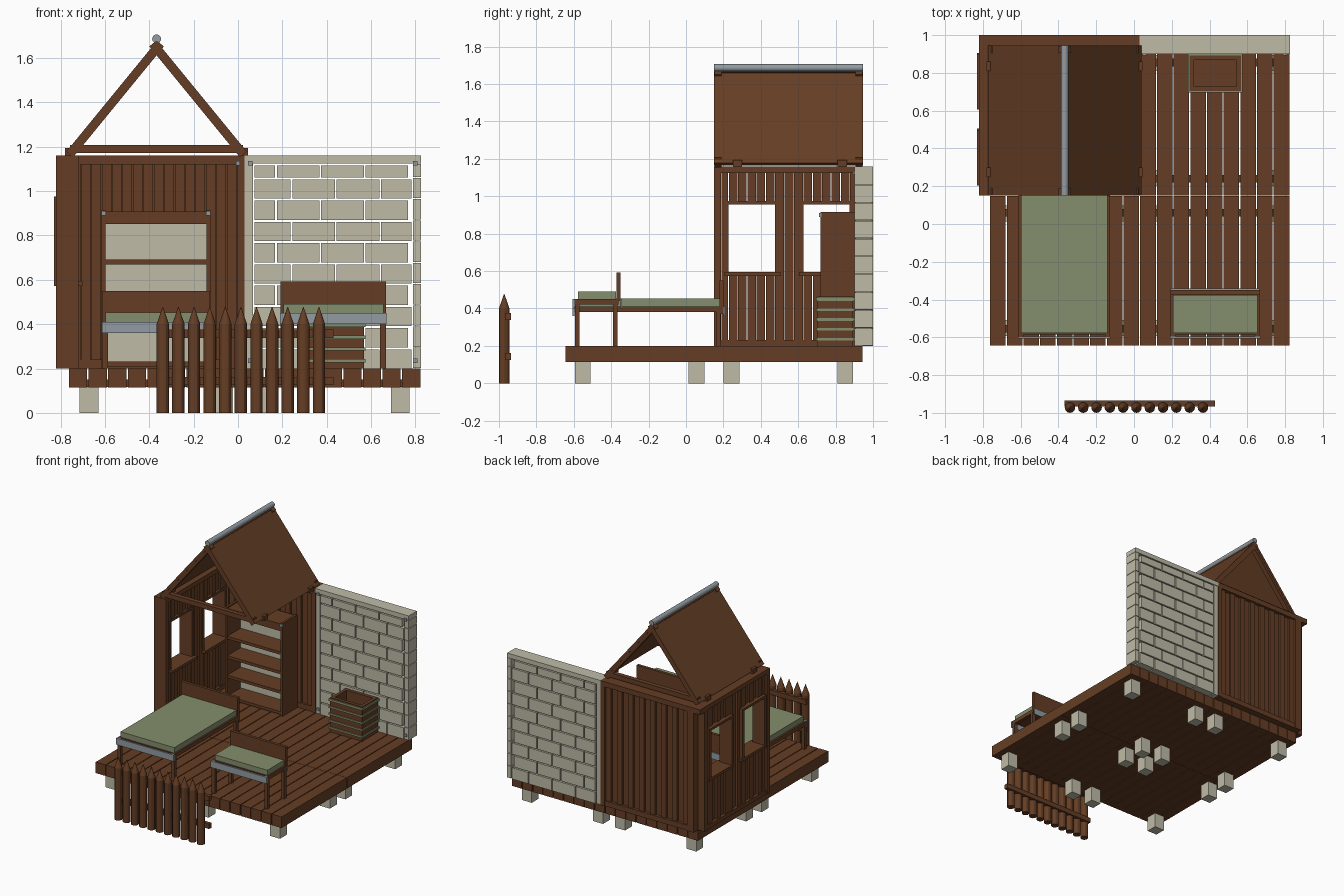
import bpy, bmesh, math
from mathutils import Matrix, Vector

if "Cube" in bpy.data.objects:
    bpy.data.objects.remove(bpy.data.objects["Cube"])


def material(name, rgb):
    m = bpy.data.materials.new(name)
    m.use_nodes = True
    m.diffuse_color = (*rgb, 1)
    bsdf = next(n for n in m.node_tree.nodes if n.type == 'BSDF_PRINCIPLED')
    bsdf.inputs["Base Color"].default_value = (*rgb, 1)
    bsdf.inputs["Roughness"].default_value = 0.8
    return m


WOOD = material("brown wood", (0.13, 0.048, 0.018))
STONE = material("pale stone", (0.52, 0.5, 0.39))
CLOTH = material("sage cloth", (0.23, 0.27, 0.15))
METAL = material("grey metal", (0.29, 0.33, 0.36))


class Part:
    """Collects solids into one named object."""
    def __init__(self, name, mat):
        self.name, self.mat, self.bm = name, mat, bmesh.new()

    def box(self, x0, x1, y0, y1, z0, z1, turn=Matrix()):
        size = Matrix.Diagonal((x1 - x0, y1 - y0, z1 - z0, 1))
        mid = Matrix.Translation(((x0 + x1) / 2, (y0 + y1) / 2, (z0 + z1) / 2))
        bmesh.ops.create_cube(self.bm, size=1, matrix=mid @ turn @ size)

    def rod(self, a, b, r0, r1, sides=12):
        a, b = Vector(a), Vector(b)
        rot = (b - a).to_track_quat('Z', 'Y').to_matrix().to_4x4()
        bmesh.ops.create_cone(self.bm, cap_ends=True, segments=sides, radius1=r0,
                              radius2=r1, depth=(b - a).length,
                              matrix=Matrix.Translation((a + b) / 2) @ rot)

    def done(self, smooth=False):
        me = bpy.data.meshes.new(self.name)
        self.bm.to_mesh(me)
        self.bm.free()
        me.materials.append(self.mat)
        ob = bpy.data.objects.new(self.name, me)
        bpy.context.collection.objects.link(ob)
        if smooth:
            for o in bpy.context.selected_objects:
                o.select_set(False)
            ob.select_set(True)
            bpy.context.view_layer.objects.active = ob
            bpy.ops.object.shade_smooth_by_angle()
        return ob


# Floor: four panels of planks, each on four stone feet
floor = Part("floor_planks", WOOD)
feet = Part("stone_feet", STONE)
W, PLANKS = 0.795, 9
for px in (-0.765, 0.03):
    for py in (-0.645, 0.15):
        pitch = W / PLANKS
        for i in range(PLANKS):
            x = px + i * pitch
            floor.box(x + 0.003, x + pitch - 0.003, py + 0.001, py + W - 0.001, 0.115, 0.2)
        for sx in (-1, 1):
            for sy in (-1, 1):
                cx, cy = px + W / 2 + sx * 0.304, py + W / 2 + sy * 0.304
                feet.box(cx - 0.042, cx + 0.042, cy - 0.042, cy + 0.042, 0, 0.115)
        for cy in (py + 0.09, py + W - 0.09):
            floor.box(px + 0.02, px + W - 0.02, cy - 0.02, cy + 0.02, 0.117, 0.15)
floor.done()
feet.done()

# Stone wall: staggered full-depth bricks inside a cap and end strips
bricks = Part("stone_wall", STONE)
X0, X1, ROWS = 0.075, 0.79, 10
bricks.box(0.03, 0.825, 0.9, 1.0, 1.125, 1.16)
rh = 0.0957
for r in range(ROWS):
    z0 = 0.2 + r * rh
    z1 = min(z0 + rh - 0.009, 1.116)
    x = X0 - (0.1 if r % 2 else 0.03)
    while x < X1:
        a, b = max(x, X0), min(x + 0.2, X1)
        if b - a > 0.02:
            bricks.box(a, b - 0.008, 0.9, 1.0, z0, z1)
        x += 0.2
    bricks.box(X1, 0.825, 0.9, 1.0, z0 + 0.002, z1 + 0.007)
    bricks.box(0.03, 0.067, 0.905, 0.995, z0, z1 + 0.009)
bricks.done()


def planks(part, axis, lo, hi, z0, z1, depth0, depth1):
    """Upright boards with alternating relief along x or y."""
    n = max(1, round((hi - lo) / 0.046))
    w = (hi - lo) / n
    for i in range(n):
        a, b = lo + i * w + 0.002, lo + (i + 1) * w - 0.002
        e = 0.012 * (i % 2)
        if axis == 'x':
            part.box(a, b, depth0 + e, depth1 - e, z0, z1)
        else:
            part.box(depth0 + e, depth1 - e, a, b, z0, z1)


# Back wall
back = Part("back_wall", WOOD)
back.box(-0.82, 0.03, 0.9, 1.0, 1.12, 1.16)
back.box(-0.765, 0.03, 0.905, 0.995, 0.2, 0.24)
back.box(-0.765, -0.71, 0.9, 1.0, 0.2, 1.12)
back.box(-0.005, 0.03, 0.9, 1.0, 0.2, 1.12)
back.box(-0.71, -0.005, 0.945, 0.955, 0.24, 1.12)
planks(back, 'x', -0.71, -0.005, 0.24, 1.12, 0.91, 0.985)
back.done()

# Side wall with two framed windows
side = Part("window_wall", WOOD)
frames = Part("window_frames", WOOD)
side.box(-0.82, -0.72, 0.15, 0.945, 1.125, 1.16)
side.box(-0.815, -0.725, 0.15, 0.945, 0.2, 0.23)
side.box(-0.82, -0.72, 0.15, 0.187, 0.2, 1.125)
side.box(-0.82, -0.72, 0.905, 0.945, 0.2, 1.125)
D = (-0.805, -0.732)
planks(side, 'y', 0.187, 0.227, 0.23, 1.125, *D)
planks(side, 'y', 0.475, 0.627, 0.23, 1.125, *D)
planks(side, 'y', 0.875, 0.905, 0.23, 1.125, *D)
for w0 in (0.227, 0.627):
    w1 = w0 + 0.248
    planks(side, 'y', w0, w1, 0.23, 0.59, *D)
    planks(side, 'y', w0, w1, 0.96, 1.125, *D)
    for a, b in ((w0 - 0.022, w0), (w1, w1 + 0.022)):
        frames.box(-0.83, -0.725, a, b, 0.575, 0.975)
    frames.box(-0.83, -0.725, w0, w1, 0.957, 0.975)
    frames.box(-0.83, -0.7, w0 - 0.022, w1 + 0.03, 0.573, 0.594)
side.done()
frames.done()

# Roof: sloped panels, edge rafters and tie beams
roof = Part("roof", WOOD)
RX, RZ, RUN, DROP = -0.367, 1.675, 0.405, 0.495
length, ang = math.hypot(RUN, DROP), math.atan2(DROP, RUN)
for s in (-1, 1):
    turn = Matrix.Rotation(s * ang, 4, 'Y')
    nrm = Vector((s * math.sin(ang), 0, math.cos(ang)))

    def slab(y0, y1, t0, t1):
        c = Vector((RX + s * RUN / 2, 0, RZ - DROP / 2)) + nrm * (t0 + t1) / 2
        h, t = length / 2 + 0.003, (t1 - t0) / 2
        roof.box(c.x - h, c.x + h, y0, y1, c.z - t, c.z + t, turn)
    slab(0.15, 0.945, -0.02, 0)
    slab(0.152, 0.19, -0.04, -0.018)
    slab(0.905, 0.943, -0.04, -0.018)
    for y in (0.25, 0.81):
        x = RX + s * (RUN - 0.01)
        roof.box(x - 0.018, x + 0.018, y, y + 0.05, 1.16, 1.195)
for y in (0.155, 0.905):
    roof.box(RX - 0.39, RX + 0.39, y, y + 0.035, 1.172, 1.208)
roof.done()
ridge = Part("ridge_pole", METAL)
ridge.rod((RX, 0.15, 1.686), (RX, 0.945, 1.686), 0.02, 0.02, 16)
ridge.done(True)

# Shelf unit
shelf = Part("shelf_unit", WOOD)
for a in (-0.615, -0.143):
    shelf.box(a, a + 0.018, 0.72, 0.9, 0.2, 0.915)
for z in (0.22, 0.38, 0.53, 0.68, 0.895):
    shelf.box(-0.6, -0.14, 0.722, 0.9, z - 0.01, z + 0.012)
shelf.box(-0.6, -0.14, 0.722, 0.735, 0.852, 0.9)
shelf.done()
panel = Part("shelf_back", STONE)
panel.box(-0.598, -0.142, 0.885, 0.898, 0.21, 0.89)
panel.done()


def seat(name, x0, x1, y0, y1, top, pad, back0, back1, cloth_back):
    """Framed bed or bench with a cushion, metal end rails and a back board."""
    frame = Part(name + "_frame", WOOD)
    for x in (x0, x1 - 0.027):
        for y in (y0 + 0.003, y1 - 0.03):
            frame.box(x, x + 0.027, y, y + 0.025, 0.2, top - 0.01)
        frame.box(x, x + 0.027, y0, y1, top - 0.03, top)
    frame.box(x0, x1, y0 + 0.012, y1, top - 0.015, top)
    frame.box(x0, x1, y1 - 0.012, y1 + 0.01, back0, back1)
    frame.done()
    rail = Part(name + "_rail", METAL)
    rail.box(x0 - 0.002, x1 + 0.002, y0 - 0.01, y0 + 0.002, top - 0.05, top)
    rail.box(x0 + 0.002, x1 - 0.002, y1 + 0.01, y1 + 0.018, top - 0.05, top)
    rail.done()
    cushion = Part(name + "_cushion", CLOTH)
    cushion.box(x0 + 0.014, x1 - 0.012, y0 + 0.02, cloth_back, top, top + pad)
    cushion.done()


seat("bed", -0.612, -0.127, -0.597, 0.19, 0.41, 0.042, 0.37, 0.55, 0.178)
seat("bench", 0.192, 0.667, -0.597, -0.36, 0.45, 0.04, 0.44, 0.593, -0.375)

# Crate of stacked bands with an open top
crate = Part("crate", WOOD)
trim = Part("crate_trim", CLOTH)


def ring(part, x0, x1, y0, y1, z0, z1, t):
    for a, b in ((x0, x0 + t), (x1 - t, x1)):
        part.box(a, b, y0, y1, z0, z1)
    for a, b in ((y0, y0 + t), (y1 - t, y1)):
        part.box(x0 + t, x1 - t, a, b, z0, z1)


crate.box(0.3, 0.56, 0.71, 0.885, 0.2, 0.24)
for i in range(5):
    z = 0.2 + i * 0.053
    ring(crate, 0.293, 0.567, 0.703, 0.892, z, z + 0.053, 0.025)
    ring(trim, 0.285, 0.575, 0.695, 0.9, z + 0.028, z + 0.042, 0.012)
ring(trim, 0.285, 0.575, 0.695, 0.9, 0.446, 0.458, 0.012)
ring(crate, 0.297, 0.563, 0.707, 0.888, 0.44, 0.46, 0.02)
crate.done()
trim.done()

# Picket fence of pointed poles on two rails
pickets = Part("fence_pickets", WOOD)
for i in range(11):
    x = -0.339 + i * 0.0704
    pickets.rod((x, -0.972, 0), (x, -0.972, 0.4), 0.028, 0.028)
    pickets.rod((x, -0.972, 0.4), (x, -0.972, 0.478), 0.028, 0.001)
pickets.done(True)
rails = Part("fence_rails", WOOD)
for z in (0.125, 0.338):
    rails.box(-0.367, 0.43, -0.965, -0.935, z, z + 0.037)
rails.done()

# Bolts on the wall and shelf corners
bolts = Part("bolts", METAL)
for x, y, z in ((0.0, 0.9, 1.125), (0.055, 0.9, 1.125), (0.8, 0.9, 1.125), (0.8, 0.9, 0.235),
                (0.055, 0.9, 0.235), (-0.605, 0.72, 0.9), (-0.134, 0.72, 0.9)):
    bolts.box(x - 0.01, x + 0.01, y - 0.008, y + 0.004, z - 0.01, z + 0.01)
bolts.done()
